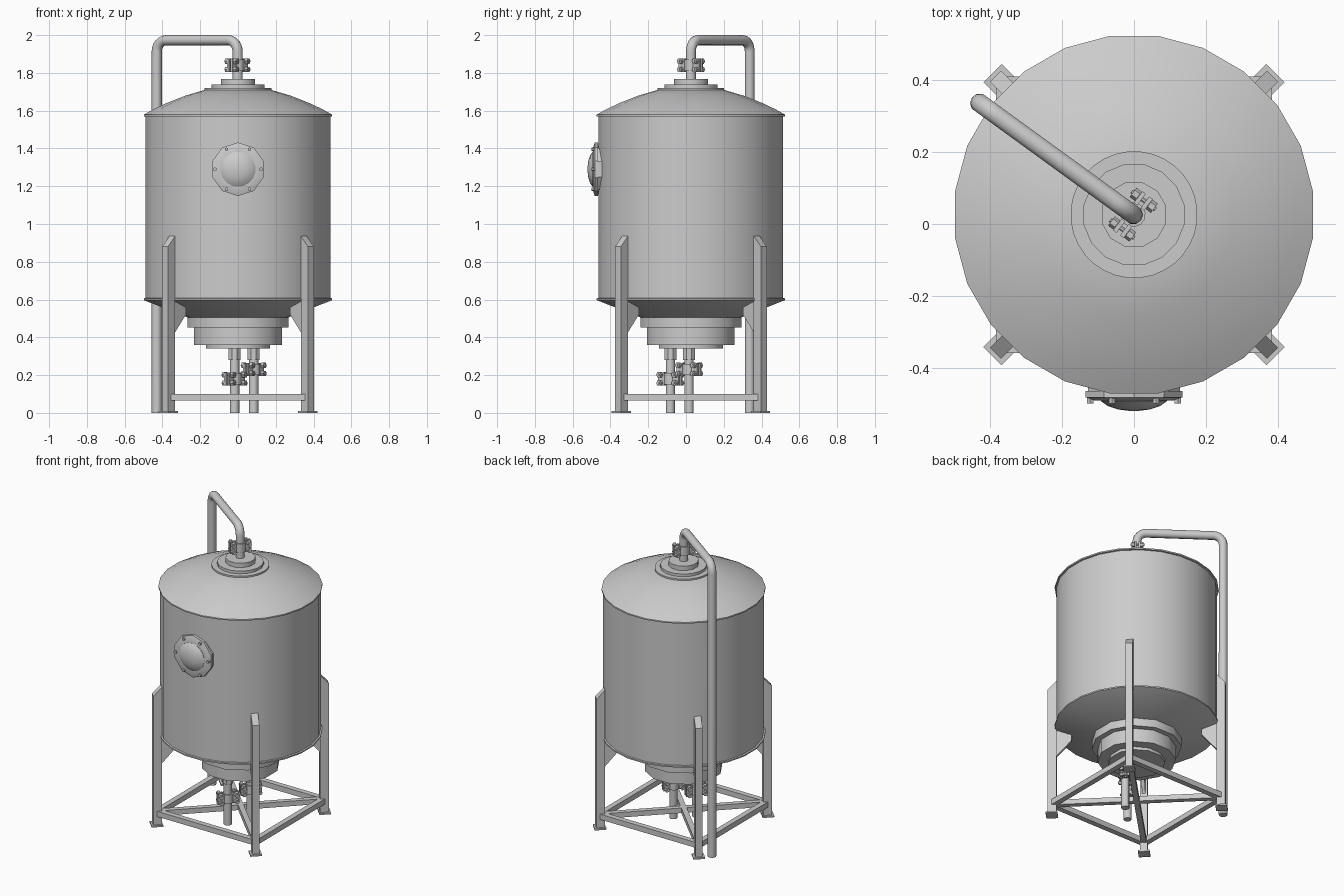
import bpy, bmesh, math
from mathutils import Vector, Matrix

if "Cube" in bpy.data.objects:
    bpy.data.objects.remove(bpy.data.objects["Cube"])

CY = 0.026  # tank axis sits slightly behind the origin


def finish(name, bm, matrix=None, smooth=False):
    bmesh.ops.remove_doubles(bm, verts=bm.verts, dist=1e-5)
    bmesh.ops.recalc_face_normals(bm, faces=bm.faces)
    if matrix is not None:
        bm.transform(matrix)
    me = bpy.data.meshes.new(name)
    bm.to_mesh(me)
    bm.free()
    ob = bpy.data.objects.new(name, me)
    bpy.context.collection.objects.link(ob)
    if smooth:
        bpy.ops.object.select_all(action='DESELECT')
        ob.select_set(True)
        bpy.context.view_layer.objects.active = ob
        bpy.ops.object.shade_smooth_by_angle(angle=math.radians(32))
    return ob


def lathe(name, profile, sides, matrix, smooth=True):
    """Revolve (radius, height) points about local z, flat side facing the axes."""
    bm = bmesh.new()
    rings = []
    for r, z in profile:
        rings.append([bm.verts.new((r * math.cos(a), r * math.sin(a), z))
                      for a in ((i + 0.5) * math.tau / sides for i in range(sides))])
    for lo, hi in zip(rings, rings[1:]):
        for i in range(sides):
            j = (i + 1) % sides
            bm.faces.new((lo[i], lo[j], hi[j], hi[i]))
    bm.faces.new(rings[0][::-1])
    bm.faces.new(rings[-1])
    return finish(name, bm, matrix, smooth)


def box(name, size, matrix):
    bm = bmesh.new()
    bmesh.ops.create_cube(bm, size=1, matrix=Matrix.Diagonal((*size, 1)))
    return finish(name, bm, matrix)


def prism(name, outline, width, matrix):
    """Extrude an (x, z) outline symmetrically along local y."""
    bm = bmesh.new()
    face = bm.faces.new([bm.verts.new((x, -width / 2, z)) for x, z in outline])
    new = bmesh.ops.extrude_face_region(bm, geom=[face])['geom']
    bmesh.ops.translate(bm, vec=(0, width, 0),
                        verts=[v for v in new if isinstance(v, bmesh.types.BMVert)])
    return finish(name, bm, matrix)


def pipe(name, corners, radius, bend=0.06):
    """Round pipe through corner points with filleted bends."""
    pts = [Vector(c) for c in corners]
    path = [pts[0]]
    for a, b, c in zip(pts, pts[1:], pts[2:]):
        p, q = b + (a - b).normalized() * bend, b + (c - b).normalized() * bend
        centre = p + q - b
        for i in range(7):
            t = i / 6 * math.pi / 2
            path.append(centre + (p - centre) * math.cos(t) + (q - centre) * math.sin(t))
    path.append(pts[-1])
    cu = bpy.data.curves.new(name, 'CURVE')
    cu.dimensions = '3D'
    cu.bevel_depth = radius
    cu.bevel_resolution = 3
    cu.use_fill_caps = True
    sp = cu.splines.new('POLY')
    sp.points.add(len(path) - 1)
    for point, co in zip(sp.points, path):
        point.co = (*co, 1)
    ob = bpy.data.objects.new(name, cu)
    bpy.context.collection.objects.link(ob)


def at(x, y, z):
    return Matrix.Translation((x, y, z))


def disc(name, r, z0, z1, sides, x=0, y=CY):
    return lathe(name, [(r, z0), (r, z1)], sides, at(x, y, 0))


def clamp(name, x, y, z):
    """Split pipe clamp: collar, ear plates and four hex bolts."""
    base = at(x, y, z) @ Matrix.Rotation(math.radians(-37), 4, 'Z')
    lathe(name + "_collar", [(0.035, -0.03), (0.035, 0.03)], 12, base)
    for side in (-1, 1):
        for half in (-1, 1):
            box(name + "_ear", (0.012, 0.04, 0.07),
                base @ at(half * 0.012, side * 0.048, 0))
        for level in (-0.022, 0.022):
            bolt = base @ at(0, side * 0.05, level) @ Matrix.Rotation(math.pi / 2, 4, 'Y')
            lathe(name + "_bolt", [(0.007, -0.042), (0.007, 0.042)], 8, bolt)
            for end in (-0.028, 0.028):
                lathe(name + "_nut", [(0.016, end - 0.009), (0.016, end + 0.009)],
                      6, bolt, smooth=False)


# Tank shell with shallow domed lid, rims and conical floor
lathe("tank_shell", [(0.26, 0.502), (0.503, 0.597), (0.503, 0.606), (0.493, 0.608),
                     (0.493, 1.568), (0.503, 1.570), (0.503, 1.579), (0.45, 1.608),
                     (0.38, 1.641), (0.28, 1.680), (0.17, 1.712)], 24, at(0, CY, 0))

# Stepped top neck
disc("lid_ring", 0.177, 1.695, 1.72, 32)
disc("lid_plate", 0.143, 1.715, 1.738, 16)
disc("lid_neck", 0.093, 1.735, 1.768, 12)

# Stepped bottom outlet
disc("outlet_flange", 0.276, 0.452, 0.506, 12)
disc("outlet_body", 0.24, 0.36, 0.455, 12)
disc("outlet_cap", 0.175, 0.34, 0.362, 12)

# Overhead pipe running down behind the tank
pipe("overhead_pipe", [(-0.002, CY, 1.76), (-0.002, CY, 1.973),
                       (-0.43, 0.337, 1.973), (-0.43, 0.337, 0)], 0.027)
clamp("top_clamp", -0.003, CY, 1.84)

# Two drain pipes under the outlet
for px, py, cz in ((-0.018, -0.083, 0.18), (0.083, 0.016, 0.23)):
    pipe("drain_pipe", [(px, py, 0.345), (px, py, 0)], 0.025)
    disc("drain_collar", 0.034, 0.28, 0.342, 8, px, py)
    clamp("drain_clamp", px, py, cz)

# Inspection port on the front
port = at(0, 0, 1.29) @ Matrix.Rotation(math.pi / 2, 4, 'X')
lathe("port_neck", [(0.135, 0.40), (0.135, 0.468)], 10, port)
lathe("port_flange", [(0.142, 0.465), (0.142, 0.483), (0.115, 0.492), (0.09, 0.492)], 10, port)
lathe("port_dome", [(0.093, 0.485), (0.093, 0.494), (0.075, 0.507),
                    (0.045, 0.517), (0.012, 0.521)], 18, port)
for i in range(6):
    a = i * math.tau / 6
    lathe("port_bolt", [(0.01, 0.47), (0.01, 0.501)], 6,
          port @ at(0.122 * math.cos(a), 0.122 * math.sin(a), 0), smooth=False)

# Legs with slanted tops, foot plates and gussets under the cone
for k in range(4):
    frame = at(0, CY, 0) @ Matrix.Rotation(math.radians(45 + 90 * k), 4, 'Z')
    prism("leg", [(0.492, 0), (0.546, 0), (0.546, 0.88), (0.492, 0.937)], 0.044, frame)
    box("foot_plate", (0.072, 0.072, 0.01), frame @ at(0.522, 0, 0.005))
    prism("gusset", [(0.495, 0.41), (0.495, 0.60), (0.48, 0.60), (0.40, 0.558),
                     (0.40, 0.52)], 0.02, frame)

# Side rails and crossed braces
for k in range(4):
    frame = at(0, CY, 0.083) @ Matrix.Rotation(math.radians(90 * k), 4, 'Z')
    box("side_rail", (0.72, 0.036, 0.036), frame @ at(0, 0.367, 0))
for k in range(2):
    frame = at(0, CY, 0.083) @ Matrix.Rotation(math.radians(45 + 90 * k), 4, 'Z')
    box("cross_brace", (1.0, 0.034, 0.034), frame)
